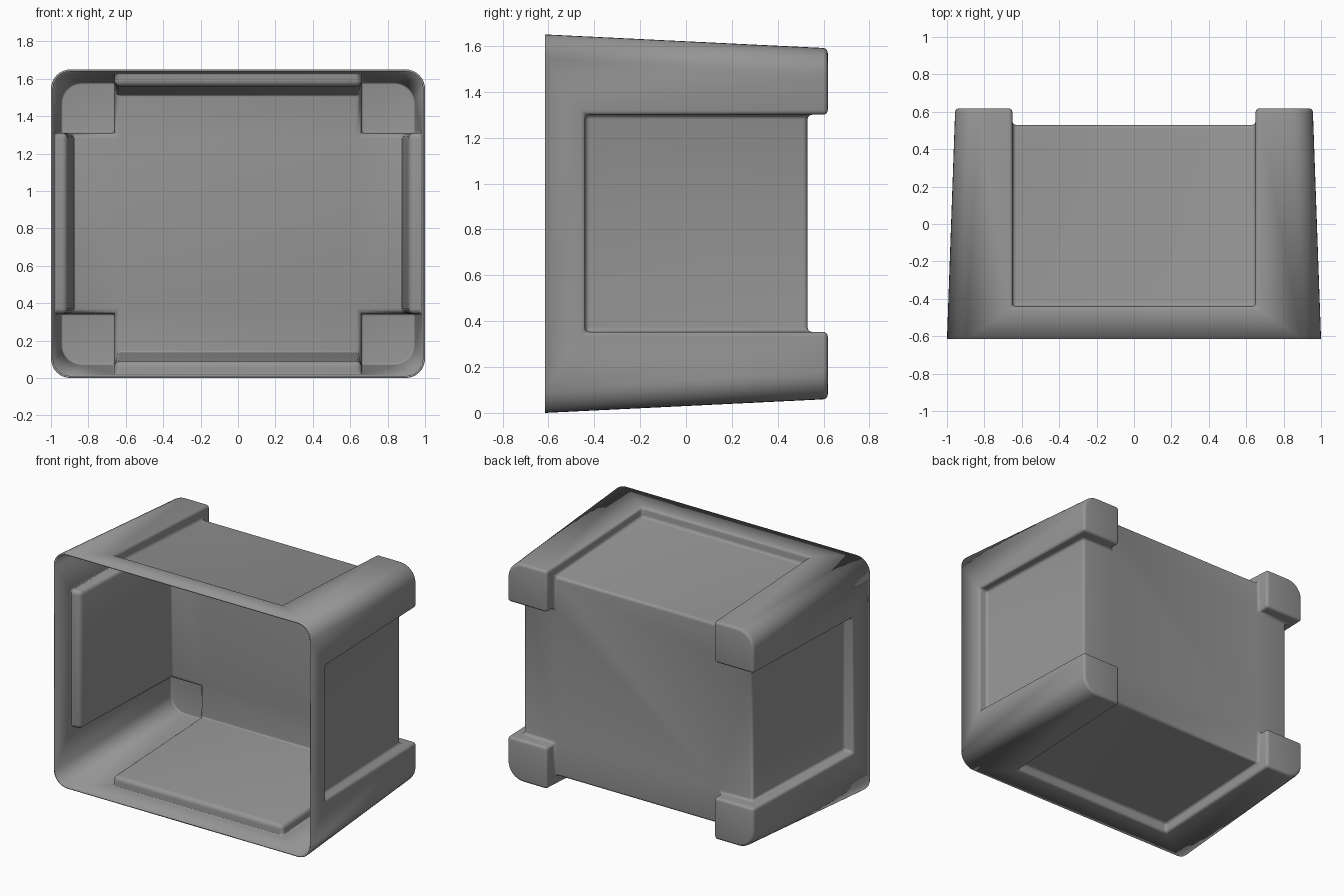
import bpy, bmesh, math

if "Cube" in bpy.data.objects:
    bpy.data.objects.remove(bpy.data.objects["Cube"])

HY = 0.615            # half depth
MID = 0.825           # centre height


def rounded_rect(hx, hz, r, y, n=8):
    pts = []
    for k, (sx, sz) in enumerate([(1, 1), (-1, 1), (-1, -1), (1, -1)]):
        for i in range(n + 1):
            a = math.radians(90 * k + 90 * i / n)
            pts.append((sx * (hx - r) + r * math.cos(a), y,
                        MID + sz * (hz - r) + r * math.sin(a)))
    return pts


def prism(name, a, b):
    """Closed solid between two matching outlines."""
    bm = bmesh.new()
    va = [bm.verts.new(p) for p in a]
    vb = [bm.verts.new(p) for p in b]
    n = len(va)
    bm.faces.new(va)
    bm.faces.new(vb[::-1])
    for i in range(n):
        j = (i + 1) % n
        bm.faces.new((va[j], va[i], vb[i], vb[j]))
    bmesh.ops.recalc_face_normals(bm, faces=bm.faces)
    me = bpy.data.meshes.new(name)
    bm.to_mesh(me)
    bm.free()
    ob = bpy.data.objects.new(name, me)
    bpy.context.collection.objects.link(ob)
    return ob


# tapered body with rounded corners
bin_body = prism("open_bin", rounded_rect(1.0, 0.825, 0.105, -HY),
                 rounded_rect(0.956, 0.765, 0.12, HY + 0.003))


# C-shaped cutters: recess two opposite walls plus the back between the feet
def c_profile(front, back):
    half = [(-0.44, 1.4), (-0.44, front), (0.53, back)]
    return (half + [(y, -w) for y, w in half[::-1]]
            + [(0.8, -1.4), (0.8, 1.4)])


cv = c_profile(0.746, 0.699)
ch = c_profile(0.922, 0.888)
cutters = [
    prism("top_bottom_cutter", [(-0.65, y, MID + w) for y, w in cv],
          [(0.65, y, MID + w) for y, w in cv]),
    prism("side_cutter", [(w, y, 0.353) for y, w in ch],
          [(w, y, 1.30) for y, w in ch])]
for c in cutters:
    c.hide_render = True
    m = bin_body.modifiers.new("recess", 'BOOLEAN')
    m.operation = 'DIFFERENCE'
    m.solver = 'EXACT'
    m.object = c

dg = bpy.context.evaluated_depsgraph_get()
mesh = bpy.data.meshes.new_from_object(bin_body.evaluated_get(dg))
bin_body.modifiers.clear()
bin_body.data = mesh
for c in cutters:
    bpy.data.objects.remove(c)

# open the front and round the folded edges
bm = bmesh.new()
bm.from_mesh(mesh)
bmesh.ops.remove_doubles(bm, verts=bm.verts, dist=1e-5)
bmesh.ops.dissolve_limit(bm, angle_limit=math.radians(1), verts=bm.verts,
                         edges=bm.edges)
front = [f for f in bm.faces if all(v.co.y < -HY + 0.001 for v in f.verts)]
bmesh.ops.delete(bm, geom=front, context='FACES')
folds = [e for e in bm.edges if len(e.link_faces) == 2
         and e.calc_face_angle(0) > math.radians(35)]
bmesh.ops.bevel(bm, geom=folds, offset=0.02, offset_type='OFFSET', segments=4,
                profile=0.5, affect='EDGES', clamp_overlap=False)
bm.to_mesh(mesh)
bm.free()

# thin wall
s = bin_body.modifiers.new("wall", 'SOLIDIFY')
s.thickness = 0.011
s.offset = -1

# dark grey plastic
mat = bpy.data.materials.new("dark_grey")
mat.diffuse_color = (0.30, 0.30, 0.30, 1)
mat.use_nodes = True
mat.node_tree.nodes["Principled BSDF"].inputs["Base Color"].default_value = mat.diffuse_color
mesh.materials.clear()
mesh.materials.append(mat)

bpy.context.view_layer.objects.active = bin_body
bin_body.select_set(True)
bpy.ops.object.shade_smooth_by_angle(angle=math.radians(35))
